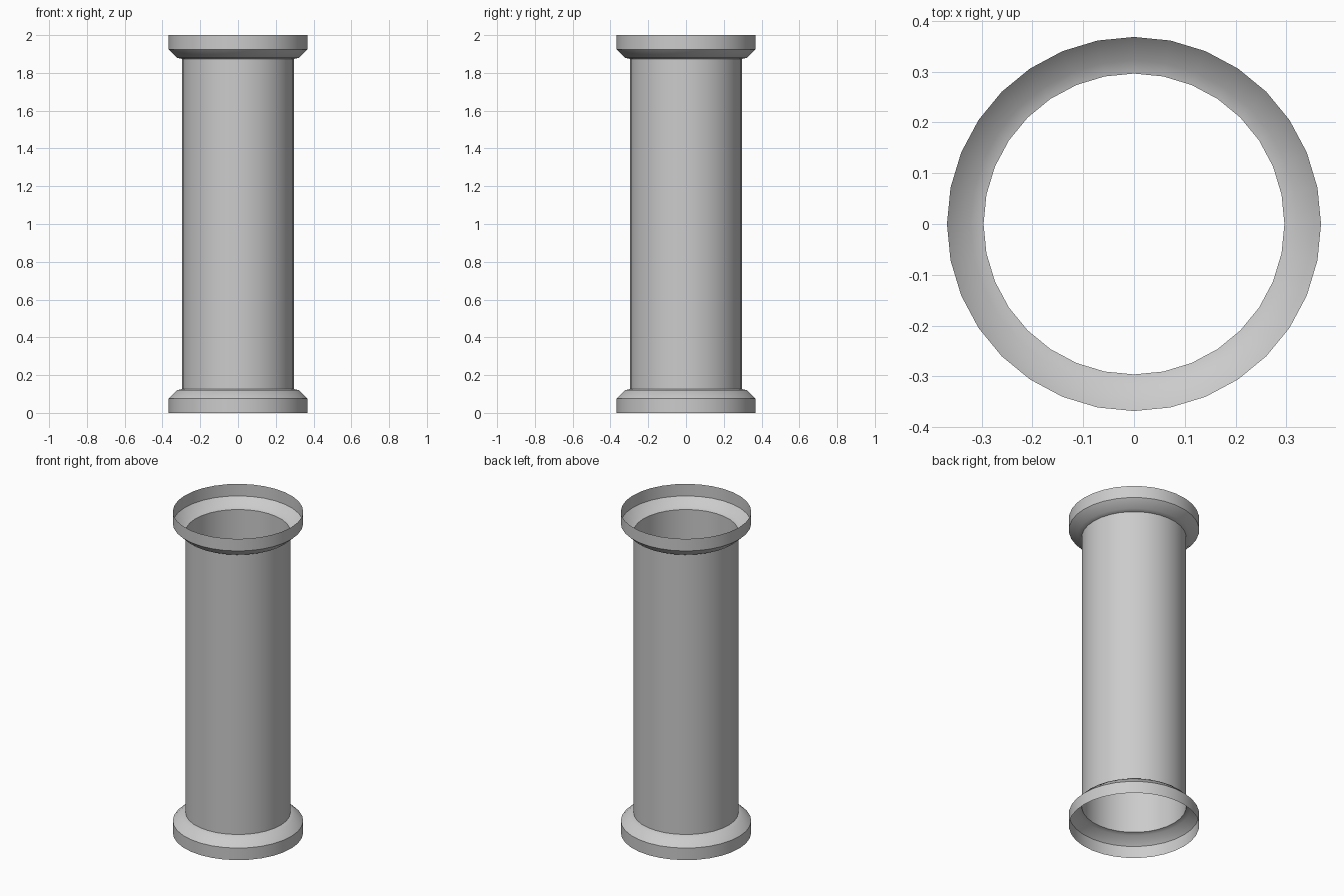
import bpy, bmesh, math

if "Cube" in bpy.data.objects:
    bpy.data.objects.remove(bpy.data.objects["Cube"])

SEGMENTS = 32
HEIGHT = 2.0

# Half profile (radius, z): collar wall, sloped shoulder, pipe wall
lower = [(0.368, 0.0), (0.368, 0.075), (0.322, 0.12), (0.296, 0.126)]
profile = lower + [(r, HEIGHT - z) for r, z in reversed(lower)]


def lathe(name, points):
    """Spin an open profile around z into a single-walled shell."""
    bm = bmesh.new()
    rings = []
    for r, z in points:
        ring = []
        for i in range(SEGMENTS):
            a = 2 * math.pi * i / SEGMENTS
            ring.append(bm.verts.new((r * math.cos(a), r * math.sin(a), z)))
        rings.append(ring)
    for low, high in zip(rings, rings[1:]):
        for i in range(SEGMENTS):
            j = (i + 1) % SEGMENTS
            bm.faces.new((low[i], low[j], high[j], high[i]))
    mesh = bpy.data.meshes.new(name)
    bm.to_mesh(mesh)
    bm.free()
    obj = bpy.data.objects.new(name, mesh)
    bpy.context.collection.objects.link(obj)
    return obj


# Open pipe with a flared collar at each end
pipe = lathe("flanged_pipe", profile)
bpy.context.view_layer.objects.active = pipe
pipe.select_set(True)
bpy.ops.object.shade_smooth_by_angle(angle=math.radians(40))
